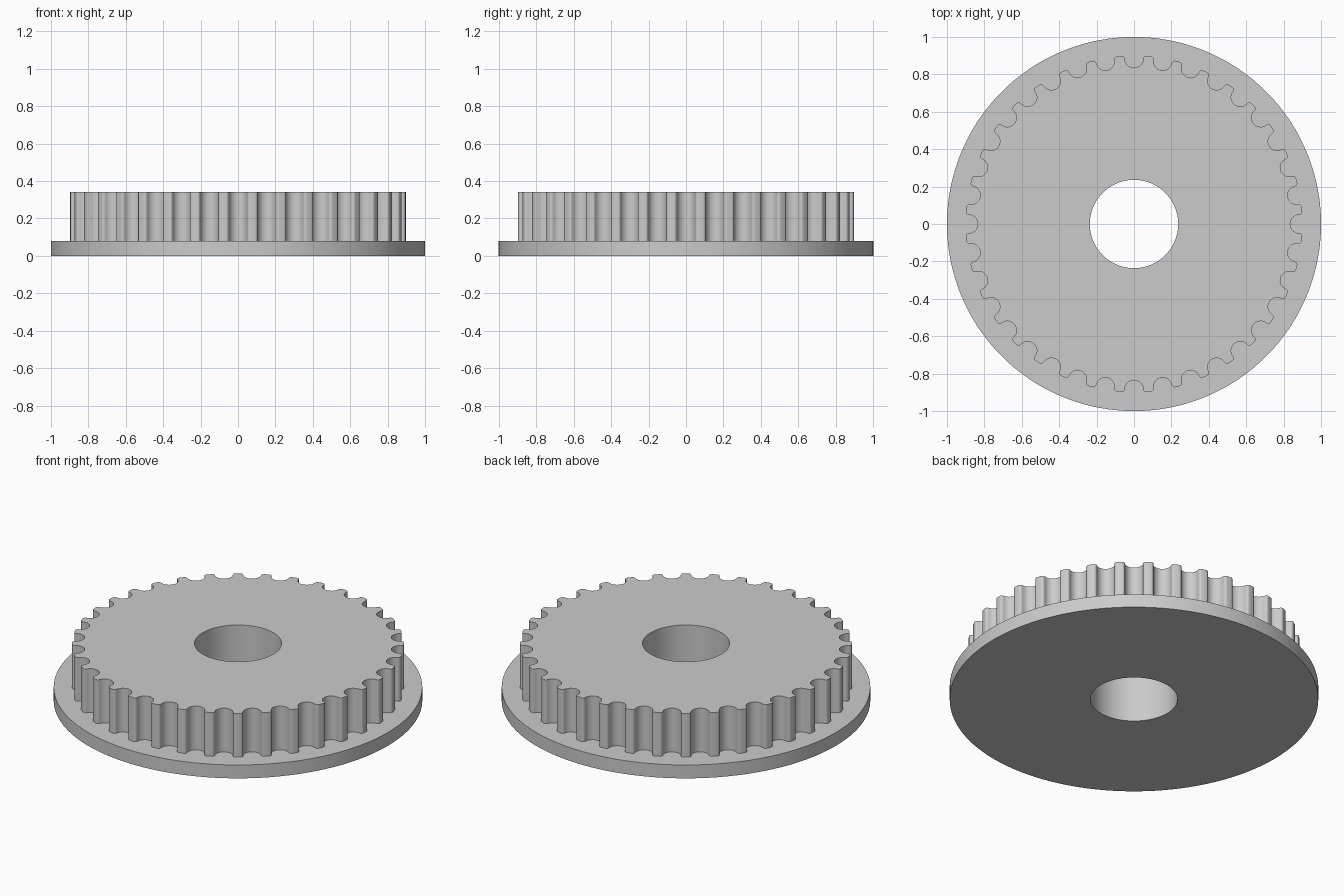
import bpy
import bmesh
from math import acos, atan2, cos, sin, pi, radians, hypot, tau

TEETH = 36
FLANGE_R, TIP_R, ROOT_R, BORE_R = 1.0, 0.9, 0.835, 0.236
FLANGE_Z, TOP_Z = 0.08, 0.342
GROOVE_R, FILLET_R = 0.049, 0.015

cube = bpy.data.objects.get("Cube")
if cube:
    bpy.data.objects.remove(cube, do_unlink=True)

grey = bpy.data.materials.new("light grey")
grey.use_nodes = True
colour = (0.6, 0.6, 0.6, 1)
grey.diffuse_color = colour
grey.node_tree.nodes["Principled BSDF"].inputs["Base Color"].default_value = colour


def arc(cx, cy, radius, start, end, steps):
    return [(cx + radius * cos(start + (end - start) * i / steps),
             cy + radius * sin(start + (end - start) * i / steps))
            for i in range(steps + 1)]


def tooth_outline():
    """Polar outline: round grooves meeting filleted tooth tips."""
    groove_c = ROOT_R + GROOVE_R
    fillet_c = TIP_R - FILLET_R
    gap = GROOVE_R + FILLET_R
    phi = acos((groove_c**2 + fillet_c**2 - gap**2) / (2 * groove_c * fillet_c))
    fx, fy = fillet_c * cos(phi), fillet_c * sin(phi)
    contact = atan2(fy, fx - groove_c)
    half = arc(groove_c, 0, GROOVE_R, pi, contact, 7)
    half += arc(fx, fy, FILLET_R, contact - pi, phi, 5)[1:]
    polar = [(atan2(y, x), hypot(x, y)) for x, y in half]
    pitch = [(-a, r) for a, r in reversed(polar[1:])] + polar
    return [(a + tau * k / TEETH, r) for k in range(TEETH) for a, r in pitch]


outline = tooth_outline()


def loft(name, sections):
    """Join closed rings; a radius of None follows the toothed outline."""
    bm = bmesh.new()
    rings = []
    for radius, z in sections:
        rings.append([bm.verts.new(((radius or r) * cos(a), (radius or r) * sin(a), z))
                      for a, r in outline])
    count = len(outline)
    for low, high in zip(rings, rings[1:]):
        for i in range(count):
            j = (i + 1) % count
            bm.faces.new((low[i], low[j], high[j], high[i]))
    mesh = bpy.data.meshes.new(name)
    bm.to_mesh(mesh)
    bm.free()
    mesh.materials.append(grey)
    obj = bpy.data.objects.new(name, mesh)
    bpy.context.collection.objects.link(obj)
    bpy.ops.object.select_all(action='DESELECT')
    obj.select_set(True)
    bpy.context.view_layer.objects.active = obj
    bpy.ops.object.shade_smooth_by_angle(angle=radians(30))
    return obj


# Flat flange with the lower part of the bore
loft("flange", [(BORE_R, FLANGE_Z), (BORE_R, 0), (FLANGE_R, 0),
                (FLANGE_R, FLANGE_Z), (None, FLANGE_Z)])

# Toothed wheel with the upper part of the bore
loft("toothed_wheel", [(None, FLANGE_Z), (None, TOP_Z),
                       (BORE_R, TOP_Z), (BORE_R, FLANGE_Z)])
